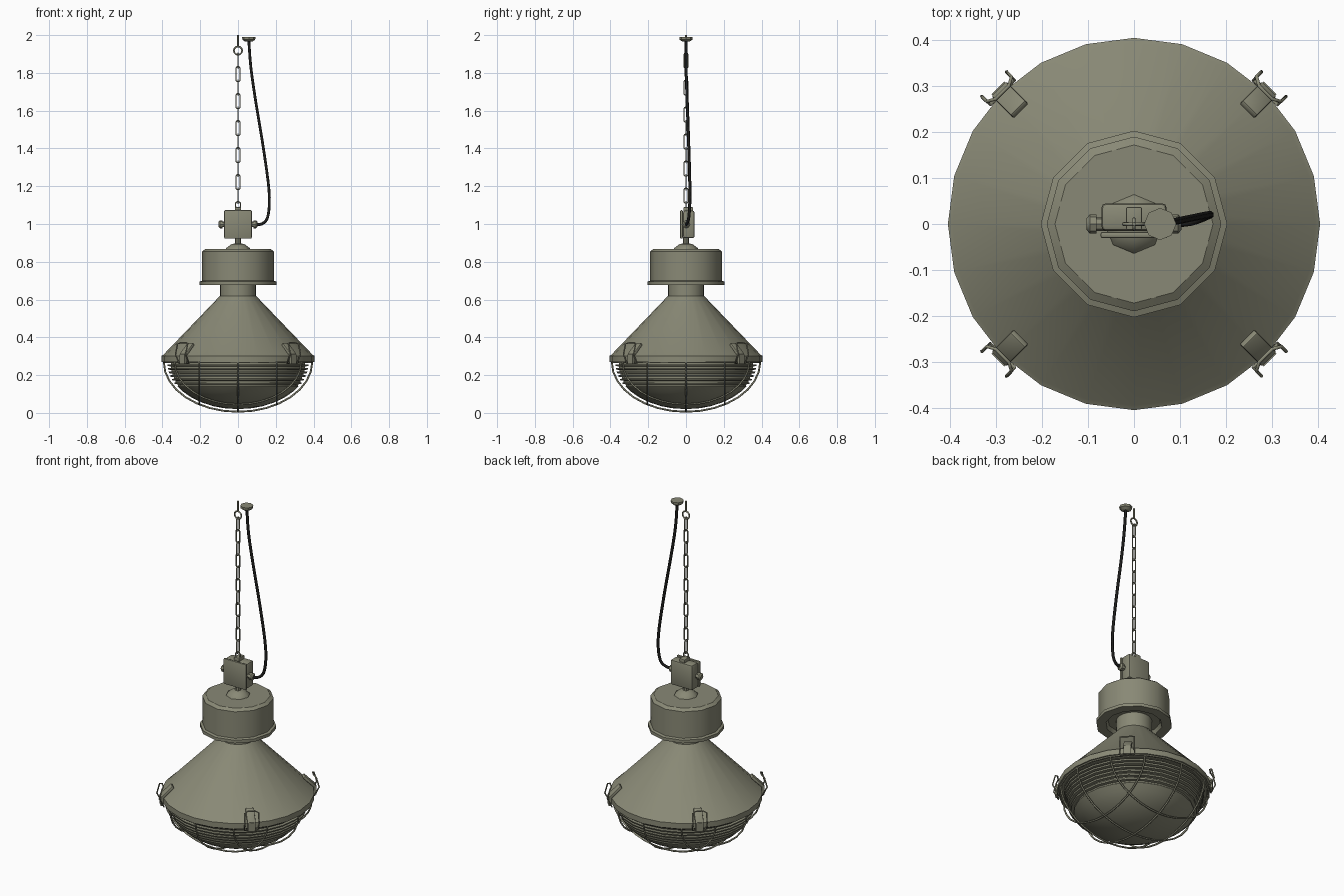
import bpy, bmesh, math
from mathutils import Matrix, Vector

if "Cube" in bpy.data.objects:
    bpy.data.objects.remove(bpy.data.objects["Cube"])


def material(name, rgb):
    m = bpy.data.materials.new(name)
    m.diffuse_color = (*rgb, 1)
    m.use_nodes = True
    m.node_tree.nodes["Principled BSDF"].inputs["Base Color"].default_value = m.diffuse_color
    return m


OLIVE = material("olive_grey_metal", (0.25, 0.25, 0.18))
BLACK = material("black_rubber", (0.012, 0.012, 0.011))


def finish(name, bm, mat=OLIVE, angle=35):
    bmesh.ops.recalc_face_normals(bm, faces=bm.faces)
    me = bpy.data.meshes.new(name)
    bm.to_mesh(me)
    bm.free()
    ob = bpy.data.objects.new(name, me)
    bpy.context.collection.objects.link(ob)
    me.materials.append(mat)
    bpy.ops.object.select_all(action='DESELECT')
    ob.select_set(True)
    bpy.context.view_layer.objects.active = ob
    bpy.ops.object.shade_smooth_by_angle(angle=math.radians(angle))
    return ob


def lathe(name, profile, sides, matrix=None, mat=OLIVE):
    """Revolve (radius, z) points around z; radius 0 closes to a point."""
    bm = bmesh.new()
    rings = []
    for r, z in profile:
        if r == 0:
            rings.append([bm.verts.new((0, 0, z))] * sides)
        else:
            rings.append([bm.verts.new((r * math.cos(a), r * math.sin(a), z))
                          for a in (math.tau * i / sides for i in range(sides))])
    for lo, hi in zip(rings, rings[1:]):
        for i in range(sides):
            j = (i + 1) % sides
            bm.faces.new(list(dict.fromkeys((lo[i], lo[j], hi[j], hi[i]))))
    if matrix:
        bm.transform(matrix)
    return finish(name, bm, mat)


def box(name, size, matrix, bevel=0.0):
    bm = bmesh.new()
    bmesh.ops.create_cube(bm, size=1)
    bm.transform(Matrix.Diagonal((*size, 1)))
    if bevel:
        bmesh.ops.bevel(bm, geom=bm.edges[:], offset=bevel, segments=2,
                        profile=0.5, affect='EDGES')
    bm.transform(matrix)
    return finish(name, bm)


def wire(name, paths, radius, closed=False, mat=OLIVE, sides=6):
    """Round tube along each list of points."""
    bm = bmesh.new()
    for pts in paths:
        pts = [Vector(p) for p in pts]
        n = len(pts)
        rings = []
        u = None
        for i, p in enumerate(pts):
            a = pts[i - 1] if (i or closed) else p
            b = pts[(i + 1) % n] if (i < n - 1 or closed) else p
            t = (b - a).normalized()
            u = t.orthogonal() if u is None else u - t * u.dot(t)
            u.normalize()
            v = t.cross(u)
            rings.append([bm.verts.new(p + radius * (u * math.cos(k) + v * math.sin(k)))
                          for k in (math.tau * s / sides for s in range(sides))])
        for i in range(n if closed else n - 1):
            lo, hi = rings[i], rings[(i + 1) % n]
            for s in range(sides):
                q = (s + 1) % sides
                bm.faces.new((lo[s], lo[q], hi[q], hi[s]))
        if not closed:
            bm.faces.new(rings[0])
            bm.faces.new(rings[-1])
    return finish(name, bm, mat, 65)


def T(x, y, z):
    return Matrix.Translation((x, y, z))


# Shade: rim, cone and neck
lathe("shade", [(0.37, 0.27), (0.405, 0.27), (0.405, 0.302), (0.395, 0.308),
                (0.095, 0.62), (0.095, 0.705), (0, 0.705)], 24)

# Gear housing with bottom flange and recessed underside
lathe("housing", [(0, 0.70), (0.14, 0.70), (0.15, 0.677), (0.203, 0.677), (0.203, 0.695),
                  (0.19, 0.70), (0.19, 0.855), (0.172, 0.868), (0, 0.868)], 12)

# Ribbed upper part and smooth lower bowl of the glass
def bowl_radius(z):
    return 0.375 * math.sqrt(max(0, 1 - ((0.27 - z) / 0.25) ** 2))


ribs = []
for i in range(7):
    z = 0.275 - i * 0.019
    r = bowl_radius(min(z, 0.27))
    ribs += [(r, z), (r - 0.003, z - 0.008), (r - 0.02, z - 0.010), (r - 0.02, z - 0.018)]
bowl = [(bowl_radius(z), z) for z in (0.14, 0.11, 0.08, 0.055, 0.035, 0.025)] + [(0, 0.02)]
lathe("glass_bowl", ribs + bowl, 24)

# Wire guard: three arcs each way, lying on a common bowl
R, DEPTH, WIRE = 0.393, 0.264, 0.005
arcs = []
for c in (-0.205, 0, 0.205):
    half = math.sqrt(R * R - c * c)
    for swap in (False, True):
        pts = []
        for k in range(17):
            t = -half * math.cos(math.pi * k / 16)
            z = 0.27 - DEPTH * math.sqrt(max(0, 1 - (t * t + c * c) / R ** 2))
            pts.append((c, t, z) if swap else (t, c, z))
        arcs.append(pts)
wire("guard_wires", arcs, WIRE)
wire("guard_ring", [[(R * math.cos(a), R * math.sin(a), 0.268)
                     for a in (math.tau * i / 24 for i in range(24))]], WIRE, True)

# Four toggle clips on the rim diagonals
for i in range(4):
    turn = Matrix.Rotation(math.radians(45 + 90 * i), 4, 'Z')
    lean = Matrix.Rotation(math.radians(45), 4, 'Y')
    box("clip_lever_%d" % i, (0.085, 0.045, 0.016), turn @ T(0.382, 0, 0.335) @ lean, 0.004)
    box("clip_foot_%d" % i, (0.014, 0.04, 0.05), turn @ T(0.412, 0, 0.285))
    loop = [(0.405, -0.038, 0.262), (0.43, -0.038, 0.31), (0.415, -0.038, 0.365),
            (0.405, -0.02, 0.372), (0.405, 0.02, 0.372), (0.415, 0.038, 0.365),
            (0.43, 0.038, 0.31), (0.405, 0.038, 0.262)]
    wire("clip_bail_%d" % i, [[turn @ Vector(p) for p in loop]], 0.004, True)

# Swivel hub and stem
lathe("hub", [(0, 0.866), (0.065, 0.866), (0.062, 0.873), (0.035, 0.893), (0.016, 0.897),
              (0.016, 0.93), (0, 0.93)], 8)

# Junction box with lid, glands and hanging bracket
box("junction_box", (0.142, 0.06, 0.146), T(0, 0.015, 0.998), 0.010)
box("junction_lid", (0.146, 0.014, 0.15), T(0, -0.024, 0.998), 0.005)
for side, name in ((-1, "blank_gland"), (1, "cable_gland")):
    out = T(0, 0, 0.998) @ Matrix.Rotation(side * math.pi / 2, 4, 'Y')
    lathe(name, [(0, 0.06), (0.015, 0.06), (0.015, 0.082), (0.021, 0.082), (0.021, 0.096),
                 (0.013, 0.103), (0, 0.103)], 8, out)
box("hanger_block", (0.034, 0.05, 0.022), T(0, 0.012, 1.078), 0.003)

# Links: rounded ovals, alternately facing front and side
def oval(z, half_h, half_w, facing_side):
    pts = []
    for k in range(10):
        a = math.tau * k / 10 + math.pi / 10
        w = half_w * math.cos(a)
        h = half_w * math.sin(a) + math.copysign(half_h - half_w, math.sin(a))
        pts.append((0, w, z + h) if facing_side else (w, 0, z + h))
    return pts


wire("hanger_eye", [oval(1.100, 0.018, 0.014, False)], 0.004, True)
wire("chain", [oval(1.15 + 0.0715 * i, 0.040, 0.0115, i % 2 == 0) for i in range(11)],
     0.0035, True)

# Ceiling hook
hook = [(0.022 * math.sin(a), 0, 1.918 - 0.022 * math.cos(a))
        for a in (math.radians(-150 + 30 * i) for i in range(12))]
wire("hook_eye", [hook], 0.0045, True)
wire("hook_shank", [[(0, 0, 1.938), (0, 0, 2.0)]], 0.0045)

# Power cable, smoothed through a few points
key = [Vector(p) for p in ((0.09, 0, 0.998), (0.125, 0.004, 1.0), (0.155, 0.014, 1.03),
                           (0.166, 0.02, 1.11), (0.160, 0.02, 1.22), (0.13, 0.014, 1.43),
                           (0.092, 0.006, 1.66), (0.068, 0, 1.83), (0.057, 0, 1.975))]
path = []
for i in range(len(key) - 1):
    a, b, c, d = key[max(i - 1, 0)], key[i], key[i + 1], key[min(i + 2, len(key) - 1)]
    for t in (0, 0.33, 0.67):
        path.append(0.5 * (2 * b + (c - a) * t + (2 * a - 5 * b + 4 * c - d) * t * t
                           + (3 * b - a - 3 * c + d) * t ** 3))
wire("power_cable", [path + [key[-1]]], 0.008, mat=BLACK)

# Ceiling rose
lathe("ceiling_rose", [(0, 1.965), (0.018, 1.965), (0.034, 1.976), (0.035, 1.99),
                       (0, 1.99)], 8, T(0.057, 0, 0))
